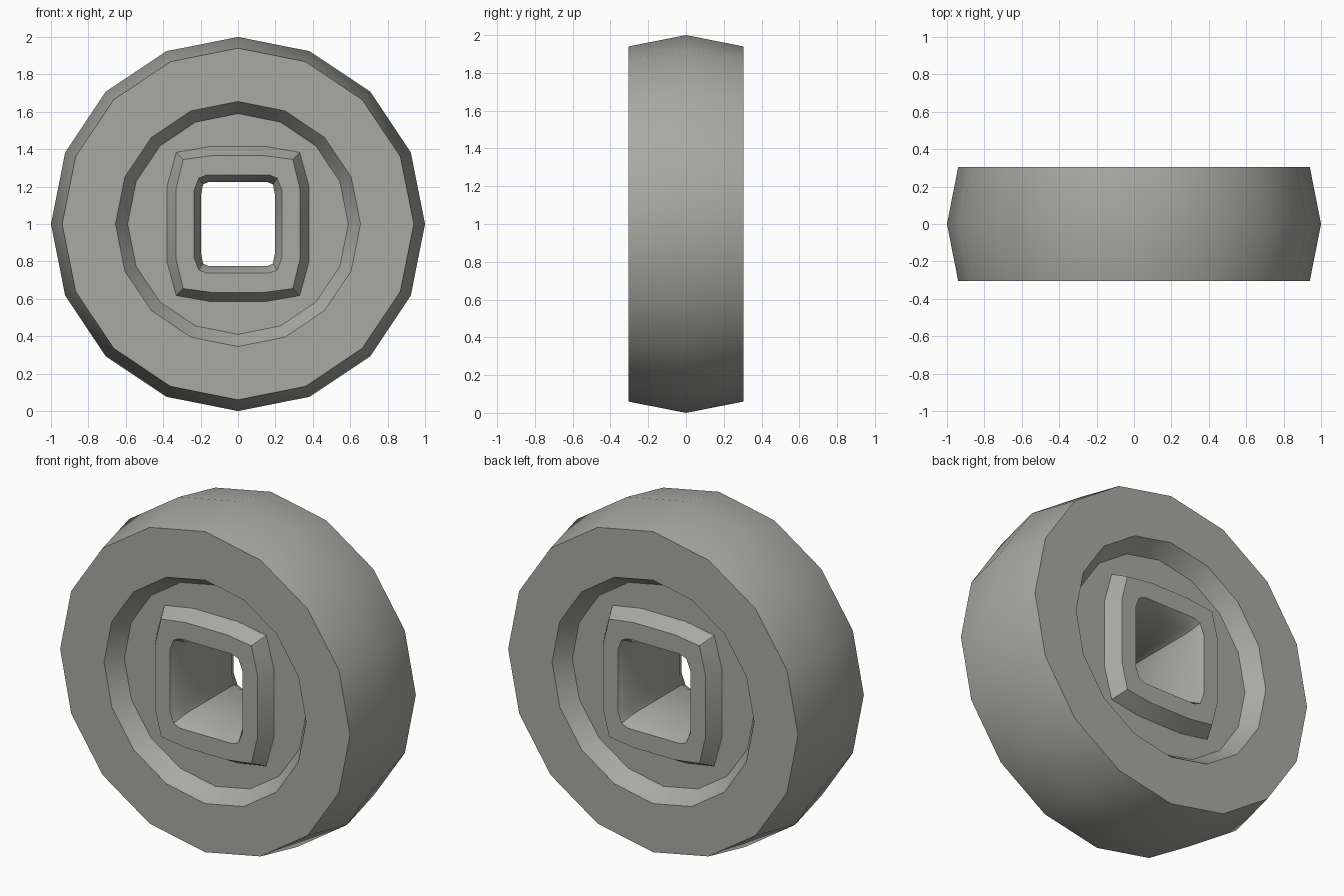
import bpy, bmesh, math

if "Cube" in bpy.data.objects:
    bpy.data.objects.remove(bpy.data.objects["Cube"])

metal = bpy.data.materials.new("warm grey")
metal.diffuse_color = (0.40, 0.40, 0.37, 1)
metal.use_nodes = True
metal.node_tree.nodes["Principled BSDF"].inputs["Base Color"].default_value = metal.diffuse_color

CZ = 1.0      # height of the axle
FACE = 0.305  # half thickness
FLOOR = 0.21  # half thickness at the recess floor
BOSS = 0.295  # half thickness at the square boss
BORE = 0.225  # where the bore chamfer ends


def circle(r):
    """Sixteen-sided ring with a corner at the top."""
    return [(r * math.cos(i * math.pi / 8), r * math.sin(i * math.pi / 8)) for i in range(16)]


def bulged_square(flat_x, top, corner, side, flat_z):
    """Twelve-sided square with slightly bulging sides."""
    q = [(side, flat_z), corner, (flat_x, top)]
    m = [(-x, z) for x, z in reversed(q)]
    upper = q + m
    return upper + [(-x, -z) for x, z in upper]


bm = bmesh.new()


def ring(points, y):
    return [bm.verts.new((x, y, CZ + z)) for x, z in points]


def skin(a, b):
    n = len(a)
    for i in range(n):
        j = (i + 1) % n
        bm.faces.new((a[i], a[j], b[j], b[i]))


def loop_edges(vs):
    out = []
    for i, v in enumerate(vs):
        w = vs[(i + 1) % len(vs)]
        out.append(bm.edges.get((v, w)) or bm.edges.new((v, w)))
    return out


tread = ring(circle(1.0), 0)
bores = []
for s in (-1, 1):
    # rim: tread edge, flat face, sloped recess wall
    rim = ring(circle(0.94), s * FACE)
    lip = ring(circle(0.655), s * FACE)
    floor = ring(circle(0.59), s * FLOOR)
    skin(tread, rim)
    skin(rim, lip)
    skin(lip, floor)
    # square boss with chamfered bore
    base = ring(bulged_square(0.145, 0.415, (0.33, 0.383), 0.38, 0.20), s * FLOOR)
    top = ring(bulged_square(0.13, 0.367, (0.293, 0.345), 0.332, 0.185), s * BOSS)
    mouth = ring(bulged_square(0.17, 0.262, (0.21, 0.245), 0.235, 0.18), s * BOSS)
    bore = ring(bulged_square(0.155, 0.225, (0.187, 0.212), 0.197, 0.16), s * BORE)
    skin(base, top)
    skin(top, mouth)
    skin(mouth, bore)
    bores.append(bore)
    # flat recess floor between the round wall and the boss
    bmesh.ops.triangle_fill(bm, use_beauty=True, edges=loop_edges(floor) + loop_edges(base))
skin(*bores)

bmesh.ops.recalc_face_normals(bm, faces=bm.faces)
mesh = bpy.data.meshes.new("wheel")
bm.to_mesh(mesh)
bm.free()
mesh.materials.append(metal)
wheel = bpy.data.objects.new("wheel", mesh)
bpy.context.collection.objects.link(wheel)
bpy.context.view_layer.objects.active = wheel
wheel.select_set(True)
bpy.ops.object.shade_smooth_by_angle(angle=math.radians(30))
